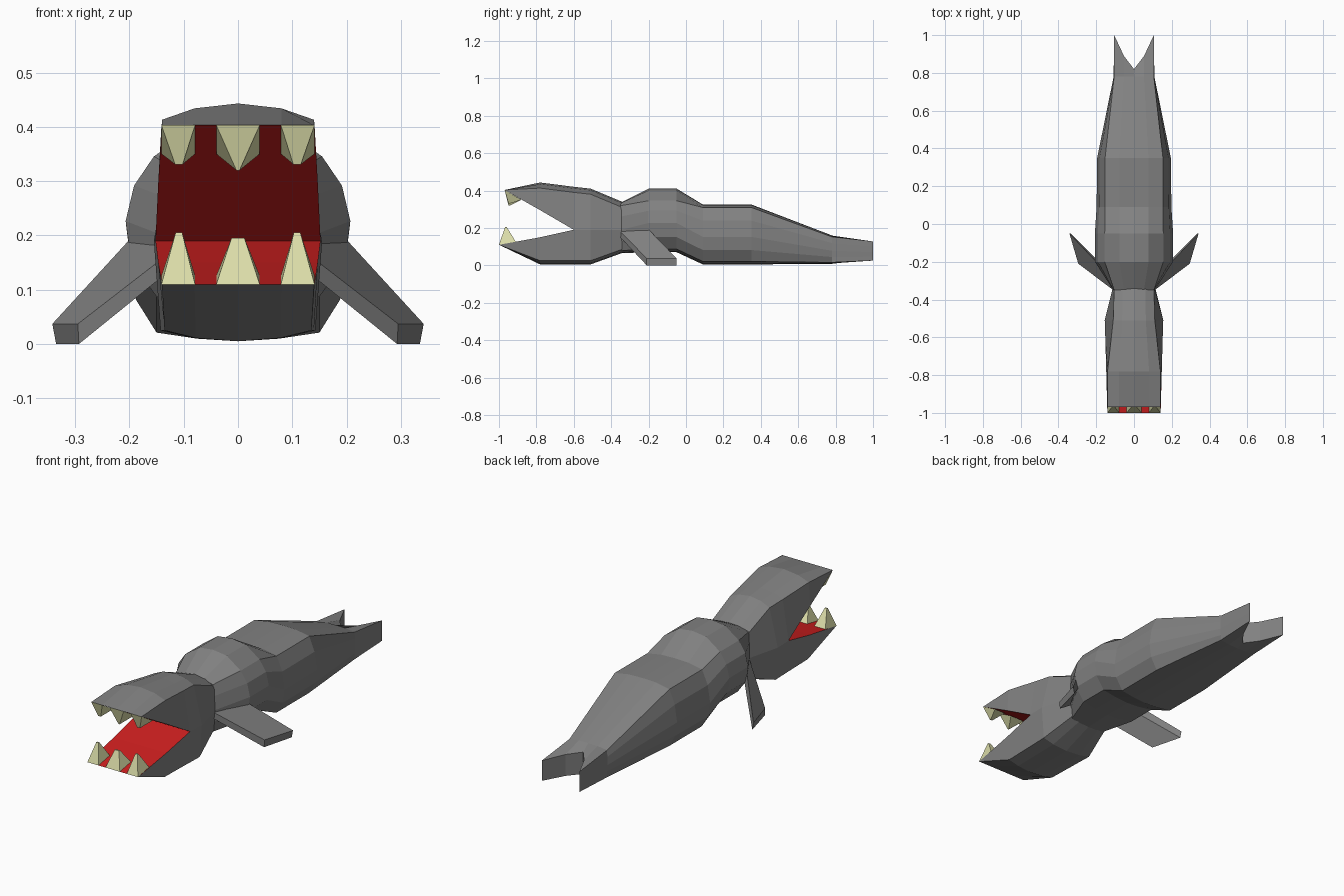
import bpy, bmesh

cube = bpy.data.objects.get("Cube")
if cube:
    bpy.data.objects.remove(cube)


def material(name, color):
    m = bpy.data.materials.new(name)
    m.use_nodes = True
    m.diffuse_color = color
    m.node_tree.nodes["Principled BSDF"].inputs["Base Color"].default_value = color
    return m


GREY = material("grey hide", (0.22, 0.22, 0.22, 1))
RED = material("mouth red", (0.62, 0.014, 0.014, 1))
IVORY = material("tooth ivory", (0.72, 0.73, 0.4, 1))


def finish(bm, name, *mats):
    bmesh.ops.remove_doubles(bm, verts=bm.verts, dist=0.0005)
    bmesh.ops.recalc_face_normals(bm, faces=bm.faces)
    mesh = bpy.data.meshes.new(name)
    bm.to_mesh(mesh)
    bm.free()
    for m in mats:
        mesh.materials.append(m)
    obj = bpy.data.objects.new(name, mesh)
    bpy.context.collection.objects.link(obj)
    return obj


def loft(bm, halves):
    """Mirror each half section across x = 0 and join neighbouring sections."""
    rows = []
    for half in halves:
        full = [(-x, y, z) for x, y, z in reversed(half[1:])] + half
        rows.append([bm.verts.new(p) for p in full])
    for a, b in zip(rows, rows[1:]):
        for i in range(len(a) - 1):
            bm.faces.new((a[i], a[i + 1], b[i + 1], b[i]))
    return rows


# Body and tail: y, top width, side width, belly width, top, shoulder drop, bottom
def body_half(y, wi, wo, wl, top, drop, bottom):
    h = top - bottom
    section = [(0, 0), (wi * 0.5, drop * 0.15), (wi, drop),
               (wi + (wo - wi) * 0.7, drop + (0.54 - drop) * 0.45),
               (wo, 0.54), (max(wl, wo * 0.95), 0.76),
               (wl, 0.95), (wl * 0.5, 0.985), (0, 1)]
    return [(x, y, top - f * h) for x, f in section]


stations = [
    (-0.35, 0.105, 0.11, 0.10, 0.335, 0.06, 0.065),
    (-0.20, 0.155, 0.207, 0.15, 0.41, 0.19, 0.07),
    (-0.05, 0.155, 0.207, 0.15, 0.41, 0.19, 0.07),
    (0.09, 0.153, 0.198, 0.15, 0.325, 0.05, 0.005),
    (0.35, 0.153, 0.195, 0.15, 0.325, 0.05, 0.005),
    (0.78, 0.105, 0.108, 0.105, 0.16, 0.05, 0.008),
    (1.00, 0.105, 0.105, 0.105, 0.13, 0.02, 0.02),
]
halves = [body_half(*s) for s in stations]
# The last section bends forward in the middle to fork the tail
halves[-1] = [(x, 0.82 + 0.18 * (x / 0.105) ** 1.4, z) for x, y, z in halves[-1]]
bm = bmesh.new()
rows = loft(bm, halves)
bm.faces.new(rows[0][:-1])
end = rows[-1]
last = len(end) - 1
mid = last // 2
for i in (-2, -1, 0, 1):
    low = [last - abs(j) if j >= 0 else abs(j) for j in (i, i + 1)]
    if i < 0:
        low = [-i, -i - 1]
    bm.faces.new((end[mid + i], end[mid + i + 1], end[low[1]], end[low[0]]))
finish(bm, "body_and_tail", GREY)

# Head: y, top width, side width, top, upper mouth line, lower mouth line, bottom
head = [
    (-0.33, 0.105, 0.11, 0.335, 0.19, 0.19, 0.07),
    (-0.51, 0.11, 0.155, 0.41, 0.19, 0.19, 0.005),
    (-0.60, 0.12, 0.152, 0.42, 0.19, 0.19, 0.005),
    (-0.78, 0.14, 0.147, 0.443, 0.295, 0.15, 0.005),
]
upper, lower = [], []
for y, wi, wo, top, up, low, bottom in head:
    upper.append([(0, y, top), (wi * 0.57, y, top - 0.009),
                  (wi, y, top - 0.03), (wo, y, up)])
    lower.append([(0, y, bottom), (wo * 0.53, y, bottom + 0.006),
                  (wo * 0.92, y, bottom + 0.02), (wo, y, low)])
for jaw, y, z in ((upper, -0.97, 0.403), (lower, -1.0, 0.11)):
    jaw.append([(x, y, z) for x in (0, 0.08, 0.14, 0.141)])

bm = bmesh.new()
for jaw in (upper, lower):
    rows = loft(bm, jaw)
    # Mouth lining spans the jaw from hinge to tip
    for a, b in zip(rows[2:], rows[3:]):
        lining = bm.faces.new((a[0], a[-1], b[-1], b[0]))
        lining.material_index = 1
finish(bm, "head_and_jaws", GREY, RED)


# Teeth: tapered blocks whose base follows the jaw slope
def tooth(name, x, half, front, back, tip, tip_half):
    bm = bmesh.new()
    base = [bm.verts.new((x + s * half, y, z))
            for s, (y, z) in ((-1, front), (1, front), (1, back), (-1, back))]
    y, z = tip
    point = [bm.verts.new((x * 0.99 + sx * tip_half, y + sy * 0.004, z))
             for sx, sy in ((-1, -1), (1, -1), (1, 1), (-1, 1))]
    bm.faces.new(base)
    bm.faces.new(point)
    for i in range(4):
        j = (i + 1) % 4
        bm.faces.new((base[i], base[j], point[j], point[i]))
    finish(bm, name, IVORY)


for label, x, half in (("right", -0.11, 0.031), ("middle", 0, 0.04), ("left", 0.11, 0.031)):
    tooth("lower_tooth_" + label, x, half, (-1.0, 0.11), (-0.91, 0.126),
          (-0.963, 0.195 if x == 0 else 0.205), 0.012 if x == 0 else 0.006)
    tooth("upper_tooth_" + label, x, half, (-0.97, 0.403), (-0.88, 0.35),
          (-0.945, 0.32 if x == 0 else 0.331), 0.003 if x == 0 else 0.007)

# Flippers: swept slabs from the shoulder down to the ground
top_edge = [(0.11, -0.35, 0.18), (0.2, -0.2, 0.192), (0.342, -0.05, 0.037), (0.295, -0.21, 0.037)]
under_edge = [(0.11, -0.35, 0.148), (0.185, -0.2, 0.15), (0.335, -0.05, 0), (0.293, -0.21, 0)]
for side, label in ((1, "left"), (-1, "right")):
    bm = bmesh.new()
    t, u = ([bm.verts.new((side * x, y, z)) for x, y, z in edge]
            for edge in (top_edge, under_edge))
    bm.faces.new(t)
    bm.faces.new(u)
    for i in range(4):
        j = (i + 1) % 4
        bm.faces.new((t[i], t[j], u[j], u[i]))
    finish(bm, label + "_flipper", GREY)
